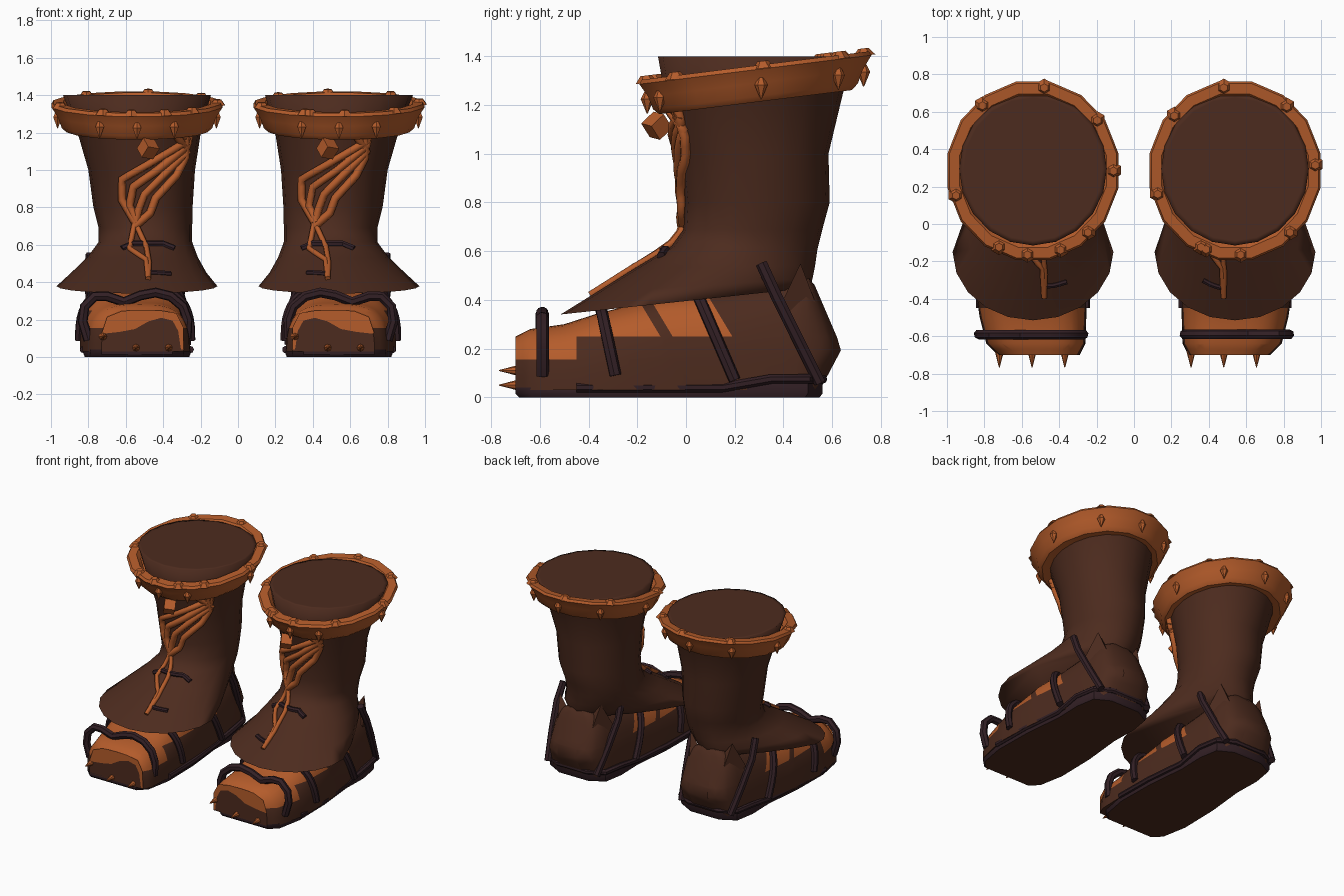
import bpy, bmesh, math
from mathutils import Vector, Matrix
from mathutils.bvhtree import BVHTree

if "Cube" in bpy.data.objects:
    bpy.data.objects.remove(bpy.data.objects["Cube"])


def material(name, rgb):
    m = bpy.data.materials.new(name)
    m.diffuse_color = (*rgb, 1)
    m.use_nodes = True
    m.node_tree.nodes["Principled BSDF"].inputs["Base Color"].default_value = m.diffuse_color
    return m


BROWN = material("brown leather", (0.073, 0.024, 0.013))
ORANGE = material("orange leather", (0.46, 0.107, 0.024))
DARK = material("dark strap", (0.032, 0.014, 0.018))


def finish(bm, name, mats, rule=None, angle=40):
    bmesh.ops.recalc_face_normals(bm, faces=bm.faces)
    bm.normal_update()
    for f in bm.faces:
        f.smooth = True
        if rule:
            f.material_index = rule(f)
    me = bpy.data.meshes.new(name)
    bm.to_mesh(me)
    bm.free()
    for m in mats:
        me.materials.append(m)
    me.set_sharp_from_angle(angle=math.radians(angle))
    ob = bpy.data.objects.new(name, me)
    bpy.context.collection.objects.link(ob)
    return ob


def loft(bm, rings, caps=True):
    rows = [[bm.verts.new(p) for p in r] for r in rings]
    n = len(rows[0])
    for a, b in zip(rows, rows[1:]):
        for i in range(n):
            j = (i + 1) % n
            bm.faces.new((a[i], a[j], b[j], b[i]))
    if caps:
        bm.faces.new(rows[0][::-1])
        bm.faces.new(rows[-1])


def tube(bm, pts, r, sides=7):
    pts = [Vector(p) for p in pts]
    rings, q, old = [], None, None
    for i, p in enumerate(pts):
        t = (pts[min(i + 1, len(pts) - 1)] - pts[max(i - 1, 0)]).normalized()
        q = t.to_track_quat('Z', 'Y') if q is None else old.rotation_difference(t) @ q
        old = t
        rings.append([p + q @ Vector((r * math.cos(k * math.tau / sides),
                                      r * math.sin(k * math.tau / sides), 0))
                      for k in range(sides)])
    loft(bm, rings)


def mix(rows, steps):
    """Linear in-betweens of a list of number tuples."""
    out = []
    for a, b in zip(rows, rows[1:]):
        out += [tuple(x + (y - x) * k / steps for x, y in zip(a, b)) for k in range(steps)]
    return out + [rows[-1]]


def spow(v, e):
    return math.copysign(abs(v) ** e, v)


def cone(bm, at, direction, r1, r2, depth, sides=6):
    rot = Vector(direction).to_track_quat('Z', 'Y').to_matrix().to_4x4()
    bmesh.ops.create_cone(bm, cap_ends=True, segments=sides, radius1=r1, radius2=r2,
                          depth=depth, matrix=Matrix.Translation(at) @ rot)


# shaft rings: z front, z back, y front, y back, y middle, x middle, half width, rear taper
SHAFT = [(1.40, 1.40, -.09, .675, .295, .54, .37, 0),
         (1.40, 1.40, -.115, .70, .295, .54, .395, 0), (1.20, 1.25, -.08, .645, .28, .53, .335, 0),
         (1.00, 1.00, -.025, .585, .28, .515, .285, 0), (.80, .80, -.005, .59, .28, .508, .265, 0),
         (.69, .69, -.01, .56, .26, .495, .25, 0), (.62, .61, -.06, .54, .23, .495, .25, 0),
         (.53, .54, -.21, .53, .1, .51, .295, .1), (.43, .49, -.37, .52, -.03, .53, .36, .2),
         (.34, .45, -.515, .51, -.15, .54, .43, .4)]
# foot sections: y, half width, x middle, z bottom, z top, heel amount
FOOT = [(-.70, .22, .51, .03, .25, 0), (-.64, .265, .525, .03, .28, 0),
        (-.5, .285, .54, .03, .30, 0), (-.36, .295, .55, .03, .345, 0),
        (-.1, .285, .55, .03, .41, 0), (.1, .265, .545, .03, .43, 0),
        (.4, .235, .54, .03, .48, 0), (.48, .215, .54, .03, .49, .2),
        (.48, .175, .54, .03, .49, .7), (.48, .08, .54, .04, .46, 1)]


def shaft_ring(row, s, n=20):
    zf, zb, yf, yb, ym, xm, w, k = row
    out = []
    for i in range(n):
        a = math.tau * i / n
        c, d = math.cos(a), math.sin(a)
        y = ym + d * ((yb - ym) if d > 0 else (ym - yf))
        out.append((s * (xm + w * c * (1 - k * max(0, d))), y,
                    zf + (zb - zf) * (y - yf) / (yb - yf)))
    return out


def arch(s, w, xm, zb, zt, yf, n=20):
    """Squared arch across the foot, y given by height."""
    out = []
    for i in range(n + 1):
        a = math.pi * i / n
        z = zb + (zt - zb) * spow(math.sin(a), .75)
        out.append((s * (xm + w * spow(math.cos(a), .6)), yf(z), z))
    return out


def heel_y(z):
    """Pointed heel outline, furthest back at z = .2"""
    return .55 + .09 * (z - .03) / .17 if z < .2 else .64 - .12 * (z - .2) / .28


SLANTS = (-.135, -.085, .16)  # slanted edges of the orange strips


def foot_colour(f):
    x, y, z = f.calc_center_median()
    if f.normal.y < -.95:
        return 0
    if y < -.45:
        return int(z > .155)
    u = y + .6 * (z - .3)
    return int(z > .25 and (u < SLANTS[0] or SLANTS[1] < u < SLANTS[2]))


def collar_point(r, z, a, s):
    y = .285 + r * 1.045 * math.sin(a)
    return Vector((s * .54 + r * math.cos(a), y, z + .125 * (y - .285)))


for s, side in ((1, "right"), (-1, "left")):
    # shaft with flared instep flap
    bm = bmesh.new()
    loft(bm, [shaft_ring(r, s) for r in SHAFT])
    bmesh.ops.recalc_face_normals(bm, faces=bm.faces)
    tree = BVHTree.FromBMesh(bm)
    finish(bm, side + "_shaft", [BROWN], angle=125)

    def on_front(x, z, lift=.012):
        hit = tree.ray_cast(Vector((x, -2, z)), Vector((0, 1, 0)))[0]
        return (x, (hit.y if hit else .2) - lift, z)

    # foot, cut along the edges of its orange strips
    bm = bmesh.new()
    loft(bm, [arch(s, w, xm, zb, zt, lambda z, y=y, h=h: y + h * (heel_y(z) - y), 24)
              for y, w, xm, zb, zt, h in mix(FOOT, 2)])
    cuts = [((0, u, .3), (0, 1, .6)) for u in SLANTS]
    cuts += [((0, -.45, 0), (0, 1, 0)), ((0, 0, .25), (0, 0, 1)), ((0, 0, .155), (0, 0, 1))]
    for co, no in cuts:
        bmesh.ops.bisect_plane(bm, geom=bm.verts[:] + bm.edges[:] + bm.faces[:],
                               plane_co=co, plane_no=no)
    finish(bm, side + "_foot", [BROWN, ORANGE], foot_colour)

    # orange toe plate: deep on the outer side, thin on the inner side
    outer = [(.29, .04), (.292, .16), (.33, .235), (.42, .25), (.52, .25), (.62, .247),
             (.70, .215), (.728, .13)]
    inner = [(.305, .04), (.32, .14), (.35, .195), (.41, .21), (.48, .19), (.55, .15),
             (.63, .135), (.72, .125)]
    bm = bmesh.new()
    rows = [[bm.verts.new((s * x, -.704, z)) for x, z in row] for row in (outer, inner)]
    for i in range(len(outer) - 1):
        bm.faces.new((rows[0][i], rows[0][i + 1], rows[1][i + 1], rows[1][i]))
    bmesh.ops.solidify(bm, geom=bm.faces[:], thickness=.004)
    finish(bm, side + "_toe_plate", [ORANGE])

    # sole with brown underside
    outline = [(.19, -.70), (.25, -.64), (.285, -.45), (.28, -.15), (.25, .15),
               (.255, .35), (.23, .50), (.12, .56)]
    loop = outline + [(-x, y) for x, y in reversed(outline)]
    bm = bmesh.new()
    loft(bm, [[(s * .54 + x * k, y * k, z + (.035 if y > .3 and z > .03 else 0))
               for x, y in loop] for k, z in ((.98, 0), (1, .015), (1, .04), (.97, .052))])
    finish(bm, side + "_sole", [DARK, BROWN], lambda f: int(f.normal.z < -.95))

    # sole bumper and straps
    bm = bmesh.new()
    tube(bm, [(s * (.54 + x), y, .04 + (.035 if y > .3 else 0)) for x, y in loop[2:-2]], .02)
    toe = [(.80, .09), (.83, .19), (.82, .27), (.765, .325), (.70, .325), (.61, .295),
           (.52, .33), (.44, .345), (.36, .325), (.295, .27), (.27, .20), (.275, .10)]
    tube(bm, [(s * x, -.59, z) for x, z in toe], .027)
    for w, xm, zb, zt, y0, y1 in ((.298, .55, .09, .37, -.29, -.35),
                                  (.272, .545, .07, .44, .20, .04)):
        tube(bm, arch(s, w, xm, zb, zt, lambda z: y0 + (y1 - y0) * (z - zb) / (zt - zb)), .025)
    # heel straps, the inner one tucked closer
    for d, t in ((s, 0), (-s, .02)):
        tube(bm, [(s * .54 + d * (x - t), y, z) for x, y, z in
                  ((.25, .31, .55), (.262, .37, .42), (.24, .46, .24), (.21, .55, .06))], .025)
    base = s * .48
    # small instep straps
    tube(bm, [on_front(base + s * u, z, .008) for u, z in
              mix([(-.14, .58), (-.08, .605), (.08, .605), (.14, .58)], 3)], .018)
    shift = -.12 if s > 0 else 0
    tube(bm, [on_front(base + shift + u, z, .004)
              for u, z in mix([(.01, .452), (.12, .445)], 3)], .015)
    finish(bm, side + "_straps", [DARK])

    # pointed heel tabs
    bm = bmesh.new()
    for d in (-1, 1):
        p = [bm.verts.new((s * .54 + d * x, y, z)) for x, y, z in
             ((.22, .38, .36), (.17, .47, .55), (.12, .585, .25), (.06, .48, .40))]
        for t in ((0, 1, 2), (0, 1, 3), (1, 2, 3), (0, 2, 3)):
            bm.faces.new([p[i] for i in t])
    finish(bm, side + "_heel_tabs", [BROWN], angle=20)

    # tilted collar
    bm = bmesh.new()
    loft(bm, [[collar_point(r, z, math.tau * (i + .5) / 16, s) for i in range(16)]
              for r, z in ((.32, 1.22), (.385, 1.212), (.41, 1.235), (.43, 1.29),
                           (.465, 1.345), (.455, 1.362), (.40, 1.362), (.37, 1.325))], caps=False)
    finish(bm, side + "_collar", [ORANGE])

    # collar studs: knobs on the rim and drop-shaped points on the band
    bm = bmesh.new()
    for deg in (82, 129, 37, 0, 197, -94, -70, -47, -115):
        a = math.radians(deg if s < 0 else 180 - deg if deg == 82 else
                         {129: 139, 37: 50, 0: 4, 197: 196, -94: -86, -70: -111}.get(deg, deg))
        cone(bm, collar_point(.43, 1.362, a, s), (0, -.12, 1), .046, .022, .03)
    for deg in (-90, -62, -118, -28, -152, 3, 50, 90, 130, 177):
        if deg in (-28, -152):
            continue
        a = math.radians(deg)
        cone(bm, collar_point(.425, 1.25, a, s), (0, 0, -1), .027, .002, .06)
        cone(bm, collar_point(.425, 1.295, a, s), (0, 0, 1), .027, .012, .03)
    finish(bm, side + "_collar_studs", [ORANGE], angle=35)

    # laces
    strands = [[(.17, 1.20), (.22, 1.16), (0, 1.03), (-.14, .95), (-.14, .84), (-.07, .72)],
               [(.22, 1.19), (.21, 1.13), (.05, 1.0), (-.08, .91), (-.10, .81), (-.06, .72)],
               [(.14, 1.20), (.21, 1.10), (.08, .97), (-.02, .87), (-.05, .79), (-.07, .71)],
               [(.20, 1.20), (.20, 1.07), (.15, .97), (.04, .85), (.01, .77), (-.07, .70)],
               [(-.07, .73), (-.10, .58), (-.01, .52), (0, .42)],
               [(-.07, .72), (-.01, .59), (.005, .50), (0, .42)]]
    bm = bmesh.new()
    for i, st in enumerate(strands):
        tube(bm, [on_front(base + u, z, .014) for u, z in mix(st, 3)], .022 if i < 4 else .015, 6)
    finish(bm, side + "_laces", [ORANGE], angle=65)

    # faceted bead, a cube seen corner-on
    bm = bmesh.new()
    turn = Vector((1, 1, 1)).rotation_difference(Vector((0, -1, .15))).to_matrix().to_4x4()
    bmesh.ops.create_cube(bm, size=.075, matrix=Matrix.Translation((base, -.12, 1.115)) @ turn)
    finish(bm, side + "_bead", [ORANGE], angle=20)

    # toe claws
    bm = bmesh.new()
    for x, z in ((-.72, .11), (-.545, .05), (-.37, .05)):
        cone(bm, (x + (1.025 if s > 0 else 0), -.725, z), (0, -1, 0), .024, .002, .085, 8)
    finish(bm, side + "_claws", [ORANGE])
